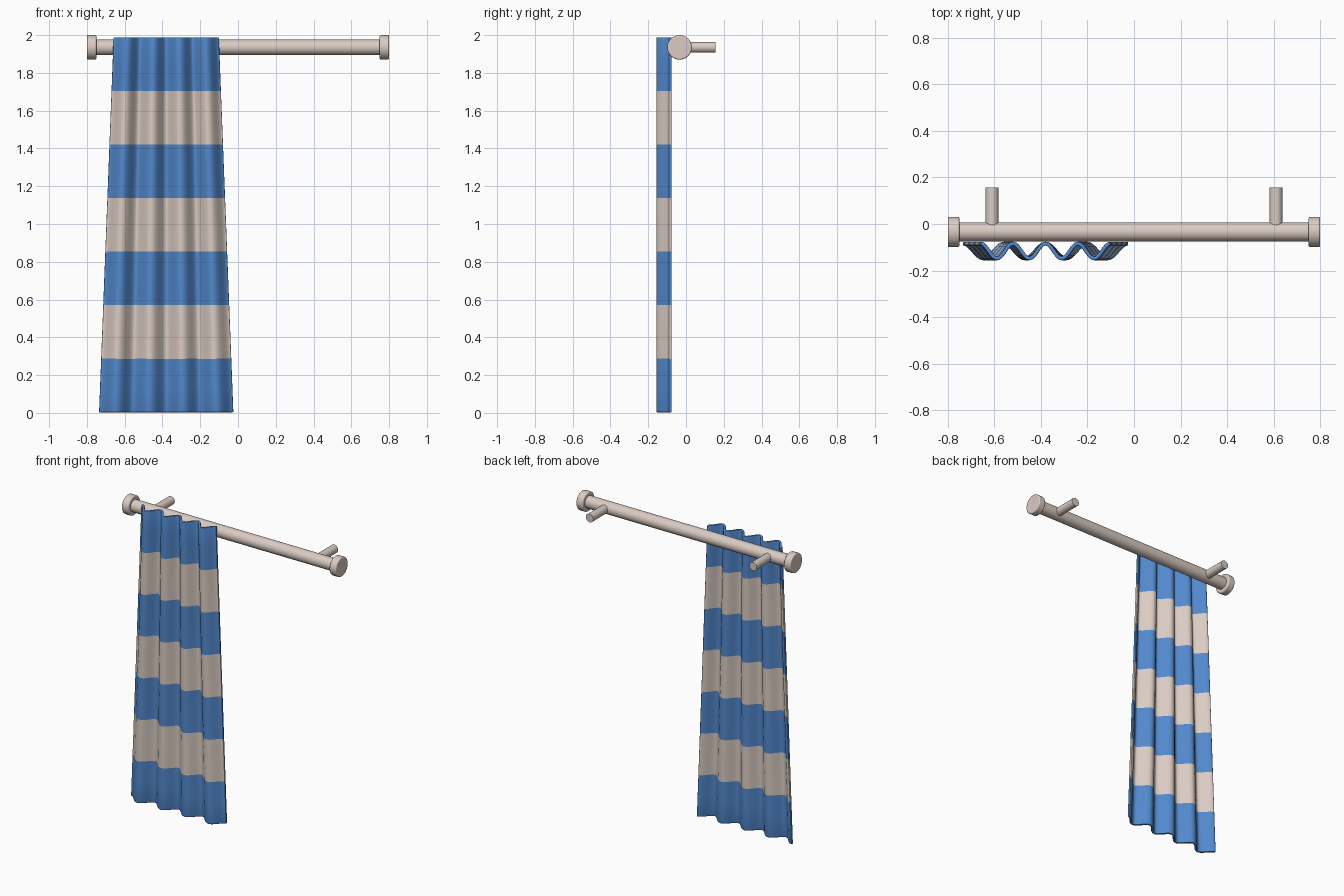
import bpy, bmesh, math

if "Cube" in bpy.data.objects:
    bpy.data.objects.remove(bpy.data.objects["Cube"])

def material(name, rgb):
    m = bpy.data.materials.new(name)
    m.diffuse_color = (*rgb, 1)
    m.use_nodes = True
    m.node_tree.nodes["Principled BSDF"].inputs["Base Color"].default_value = m.diffuse_color
    return m

beige = material("warm_beige", (0.70, 0.60, 0.54))
blue = material("fabric_blue", (0.085, 0.25, 0.61))

def smooth(ob, angle=40):
    bpy.ops.object.select_all(action='DESELECT')
    bpy.context.view_layer.objects.active = ob
    ob.select_set(True)
    bpy.ops.object.shade_smooth_by_angle(angle=math.radians(angle))

def cylinder(name, loc, r, length, axis, bevel=0.0):
    rot = (0, math.pi / 2, 0) if axis == 'x' else (math.pi / 2, 0, 0)
    bpy.ops.mesh.primitive_cylinder_add(vertices=48, radius=r, depth=length,
                                        location=loc, rotation=rot)
    ob = bpy.context.object
    ob.name = name
    ob.data.materials.append(beige)
    if bevel:
        b = ob.modifiers.new("rounded_rim", 'BEVEL')
        b.width, b.segments = bevel, 3
        b.limit_method, b.angle_limit = 'ANGLE', math.radians(40)
    smooth(ob)
    return ob

# Rod with end caps and wall brackets
RY, RZ = -0.034, 1.935
cylinder("curtain_rod", (0, RY, RZ), 0.041, 1.54, 'x')
for side, s in (("left", -1), ("right", 1)):
    cylinder(side + "_end_cap", (s * 0.775, RY, RZ), 0.065, 0.05, 'x', 0.007)
    cylinder(side + "_bracket", (s * 0.61, (0.157 + RY) / 2, RZ), 0.028, 0.157 - RY, 'y')

# Pleated curtain: four folds, flaring to the hem, seven stripes
COLS, STRIPES, SUB = 96, 7, 2
ROWS = STRIPES * SUB
Z0, Z1 = 0.003, 1.988
bm = bmesh.new()
grid = []
for j in range(ROWS + 1):
    t = j / ROWS
    half = 0.355 + (0.278 - 0.355) * t
    row = []
    for i in range(COLS + 1):
        u = i / COLS
        y = -0.116 + 0.032 * math.cos(8 * math.pi * u)
        row.append(bm.verts.new((-0.38 + half * (2 * u - 1), y, Z0 + (Z1 - Z0) * t)))
    grid.append(row)
for j in range(ROWS):
    for i in range(COLS):
        f = bm.faces.new((grid[j][i], grid[j][i + 1], grid[j + 1][i + 1], grid[j + 1][i]))
        f.material_index = (j // SUB) % 2
me = bpy.data.meshes.new("curtain")
bm.to_mesh(me)
bm.free()
curtain = bpy.data.objects.new("curtain", me)
bpy.context.collection.objects.link(curtain)
me.materials.append(blue)
me.materials.append(beige)
sol = curtain.modifiers.new("cloth_thickness", 'SOLIDIFY')
sol.thickness, sol.offset = 0.016, 0
bev = curtain.modifiers.new("soft_edges", 'BEVEL')
bev.width, bev.segments = 0.005, 3
bev.limit_method, bev.angle_limit = 'ANGLE', math.radians(50)
smooth(curtain)
